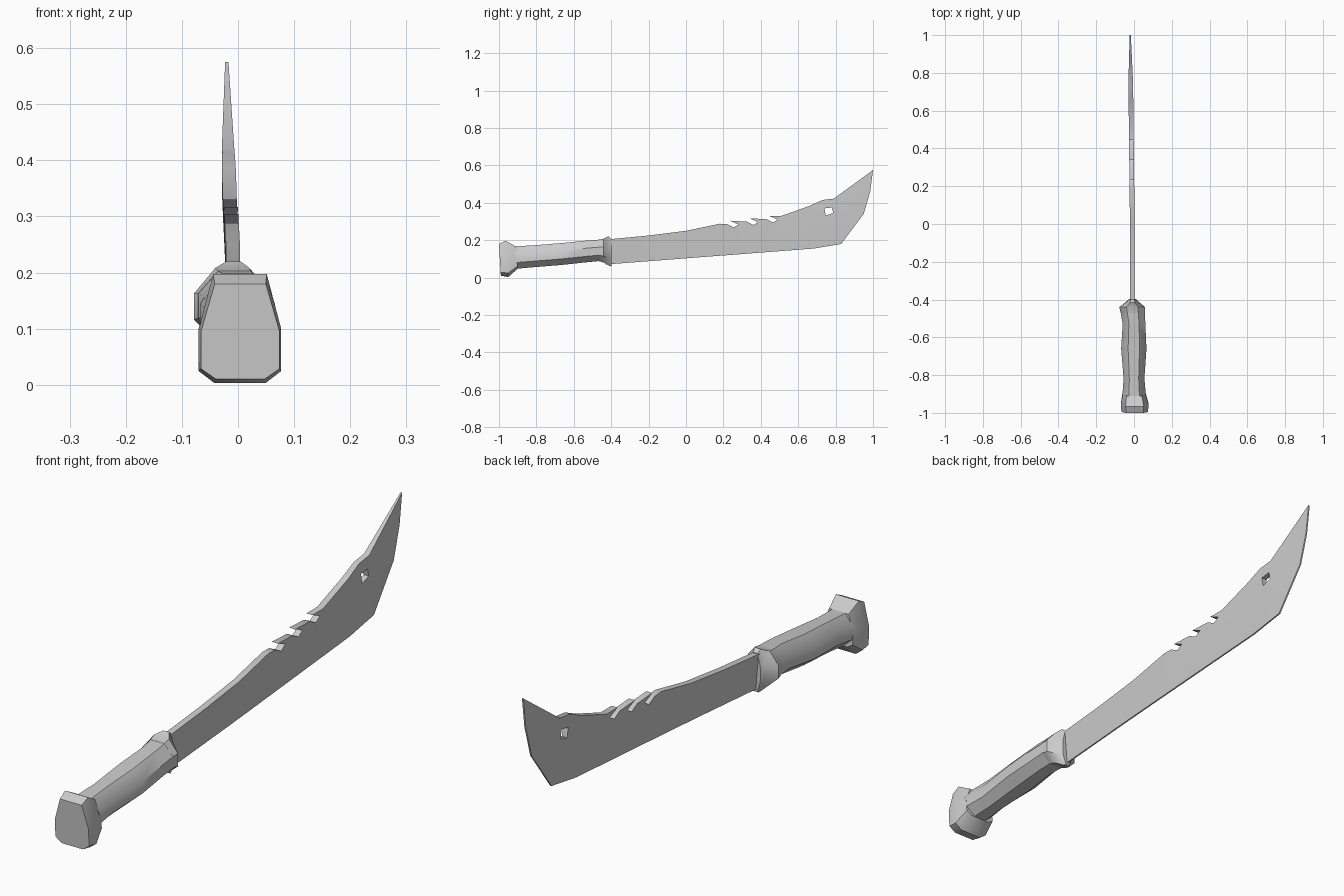
import bpy, bmesh, math

if "Cube" in bpy.data.objects:
    bpy.data.objects.remove(bpy.data.objects["Cube"])


def finish(name, bm, angle):
    bmesh.ops.recalc_face_normals(bm, faces=bm.faces)
    me = bpy.data.meshes.new(name)
    bm.to_mesh(me)
    bm.free()
    ob = bpy.data.objects.new(name, me)
    bpy.context.collection.objects.link(ob)
    bpy.ops.object.select_all(action='DESELECT')
    ob.select_set(True)
    bpy.context.view_layer.objects.active = ob
    bpy.ops.object.shade_smooth_by_angle(angle=math.radians(angle))
    return ob


def loft(name, sections, half):
    """Sections: (y bottom, y top, z bottom, z top, x left, x right)."""
    ring = half + [(-u, v) for u, v in reversed(half)]
    bm = bmesh.new()
    rings = []
    for yb, yt, zb, zt, xl, xr in sections:
        rings.append([bm.verts.new(((xl + xr) / 2 + u * (xr - xl) / 2,
                                    yb + (yt - yb) * (v + 1) / 2,
                                    zb + (zt - zb) * (v + 1) / 2)) for u, v in ring])
    n = len(ring)
    for a, b in zip(rings, rings[1:]):
        for i in range(n):
            bm.faces.new((a[i], a[(i + 1) % n], b[(i + 1) % n], b[i]))
    bm.faces.new(rings[0])
    bm.faces.new(rings[-1])
    return finish(name, bm, 40)


# Flared pommel
loft("pommel", [
    (-0.99, -1.0, 0.01, 0.18, -0.066, 0.074),
    (-0.95, -0.965, 0.003, 0.197, -0.07, 0.077),
    (-0.90, -0.91, 0.047, 0.167, -0.062, 0.064),
], [(0.62, -1), (1, -0.78), (1, 0), (0.65, 1)])

# Grip with palm swell
grip_profile = [(0.42, -1), (1, -0.45), (1, 0.3), (0.45, 1)]
loft("grip", [
    (-0.91, -0.92, 0.047, 0.167, -0.062, 0.064),
    (-0.82, -0.82, 0.055, 0.172, -0.055, 0.055),
    (-0.66, -0.66, 0.068, 0.185, -0.068, 0.066),
    (-0.53, -0.53, 0.082, 0.198, -0.060, 0.060),
    (-0.46, -0.46, 0.089, 0.203, -0.072, 0.058),
], grip_profile)

# Collar closing around the blade
loft("collar", [
    (-0.47, -0.47, 0.089, 0.203, -0.071, 0.058),
    (-0.44, -0.44, 0.080, 0.208, -0.078, 0.058),
    (-0.405, -0.415, 0.060, 0.220, -0.036, 0.020),
    (-0.398, -0.40, 0.064, 0.208, -0.030, 0.014),
], grip_profile)

# Blade outline (y, z): thin cutting edge, then thick spine with hooked teeth
edge = [(-0.43 + 1.11 * i / 6, 0.07 + 0.085 * i / 6) for i in range(7)]
edge += [(0.83, 0.18), (0.95, 0.34), (0.985, 0.46), (1.0, 0.575)]
spine = [(0.79, 0.422), (0.73, 0.415), (0.66, 0.383), (0.51, 0.33)]
for i in (2, 1, 0):
    y, z = 0.235 + 0.105 * i, 0.304 + 0.013 * i
    spine += [(y, z), (y + 0.045, z - 0.02), (y + 0.02, z - 0.036), (y - 0.015, z - 0.018)]
spine += [(0.18, 0.288), (0.0, 0.25), (-0.2, 0.225), (-0.43, 0.203)]
hole = [(0.74, 0.37), (0.78, 0.375), (0.787, 0.345), (0.747, 0.332)]


def thickness(y, z, on_edge):
    if on_edge:
        return 0.003
    return 0.0125 if y < 0.7 else 0.011


bm = bmesh.new()
half_width = {}
outlines = [[(p, True) for p in edge] + [(p, False) for p in spine],
            [(p, False) for p in hole]]
for outline in outlines:
    loop = []
    for (y, z), thin in outline:
        v = bm.verts.new((0, y, z))
        half_width[(round(y, 4), round(z, 4))] = thickness(y, z, thin)
        loop.append(v)
    for i, v in enumerate(loop):
        bm.edges.new((v, loop[(i + 1) % len(loop)]))
bmesh.ops.triangle_fill(bm, edges=bm.edges[:], use_beauty=True)
back = bm.verts[:]
ext = bmesh.ops.extrude_face_region(bm, geom=bm.faces[:], use_keep_orig=True)
front = {g for g in ext["geom"] if isinstance(g, bmesh.types.BMVert)}
for v in bm.verts:
    h = half_width[(round(v.co.y, 4), round(v.co.z, 4))]
    middle = -0.009 - 0.011 * max(0, v.co.y)
    v.co.x = middle + (h if v in front else -h)
finish("blade", bm, 30)
